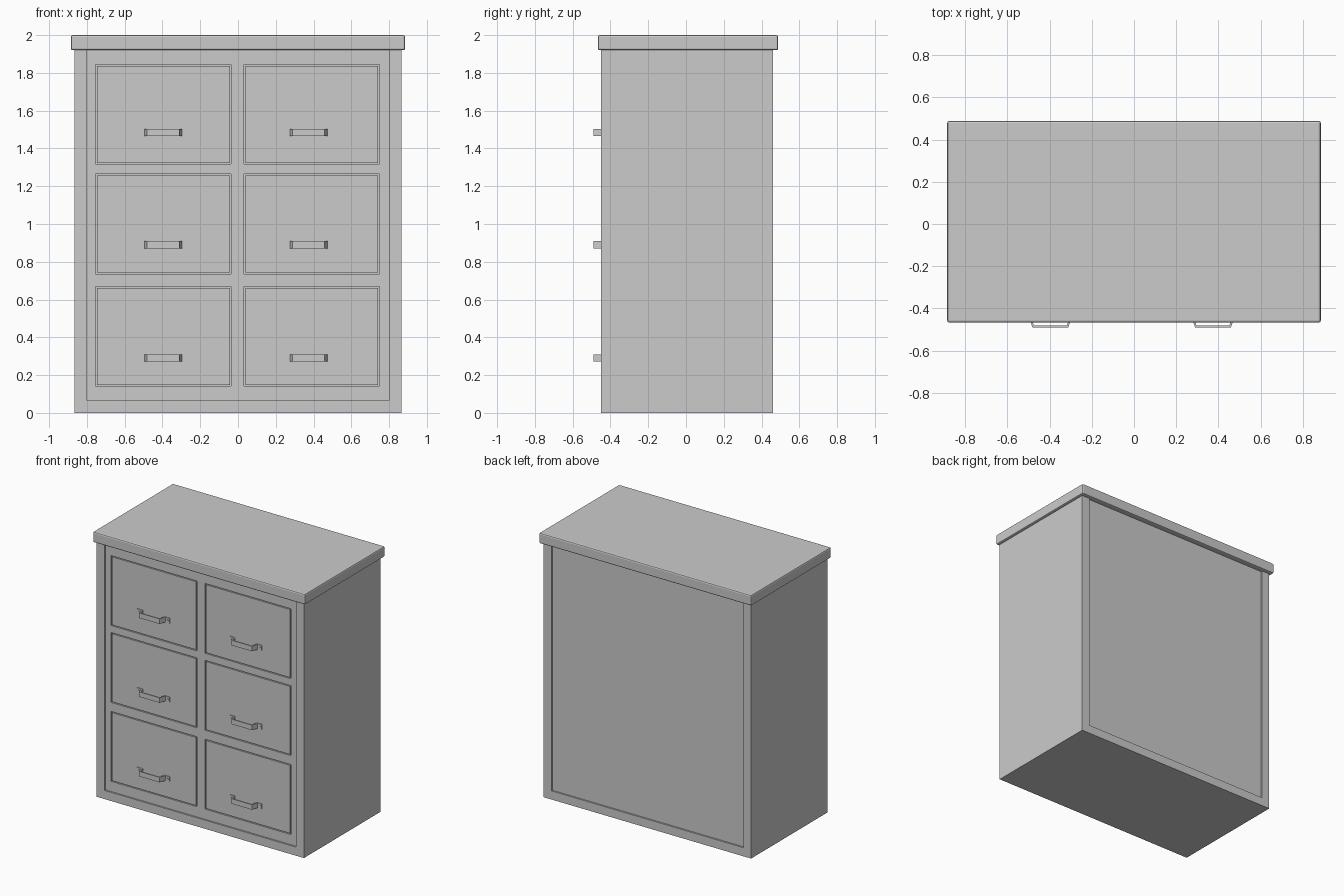
import bpy, bmesh, math

if "Cube" in bpy.data.objects:
    bpy.data.objects.remove(bpy.data.objects["Cube"])


def box(name, x0, x1, y0, y1, z0, z1, bevel=0.0, segments=2):
    bm = bmesh.new()
    bmesh.ops.create_cube(bm, size=1)
    for v in bm.verts:
        v.co.x = (x0 + x1) / 2 + v.co.x * (x1 - x0)
        v.co.y = (y0 + y1) / 2 + v.co.y * (y1 - y0)
        v.co.z = (z0 + z1) / 2 + v.co.z * (z1 - z0)
    if bevel:
        bmesh.ops.bevel(bm, geom=bm.edges[:], offset=bevel, segments=segments,
                        profile=0.5, affect='EDGES')
    return finish(name, bm)


def finish(name, bm):
    bmesh.ops.recalc_face_normals(bm, faces=bm.faces)
    me = bpy.data.meshes.new(name)
    bm.to_mesh(me)
    bm.free()
    ob = bpy.data.objects.new(name, me)
    bpy.context.collection.objects.link(ob)
    return ob


def handle(name, cx, cz, face):
    # bent metal strip: flange, slanted leg, grip, slanted leg, flange
    t, out, h = 0.006, -0.49, 0.019
    half_outer = [(0.135, face - t), (0.100, face - t), (0.085, out)]
    half_inner = [(0.078, out + 0.009), (0.092, face), (0.135, face)]
    half = half_outer + half_inner
    outer = [(-x, y) for x, y in half_outer] + half_outer[::-1]
    inner = half_inner[::-1] + [(-x, y) for x, y in half_inner]
    bm = bmesh.new()
    vo = [[bm.verts.new((cx + x, y, cz + s * h)) for x, y in outer] for s in (-1, 1)]
    # inner runs right to left, so flip it to pair with outer
    vi = [[bm.verts.new((cx + x, y, cz + s * h)) for x, y in inner[::-1]] for s in (-1, 1)]
    for i in range(len(outer) - 1):
        j = i + 1
        bm.faces.new((vo[0][i], vo[0][j], vo[1][j], vo[1][i]))
        bm.faces.new((vi[0][i], vi[1][i], vi[1][j], vi[0][j]))
        for k in (0, 1):
            bm.faces.new((vo[k][i], vo[k][j], vi[k][j], vi[k][i]))
    for i in (0, -1):
        bm.faces.new((vo[0][i], vo[1][i], vi[1][i], vi[0][i]))
    finish(name, bm)
    # screw heads on the flanges
    for side in (-1, 1):
        bpy.ops.mesh.primitive_cylinder_add(
            vertices=12, radius=0.006, depth=0.006,
            location=(cx + side * 0.12, face - t - 0.001, cz),
            rotation=(math.pi / 2, 0, 0))
        bpy.context.object.name = name + "_screw"


FRONT, BACK = -0.45, 0.46
FRAME, FACE, GAP = -0.438, -0.438, 0.007

# carcass
for side, label in ((-1, "left"), (1, "right")):
    xs = sorted((side * 0.80, side * 0.865))
    box(label + "_side_panel", *xs, FRONT, BACK, 0, 1.92)
box("bottom_panel", -0.80, 0.80, FRONT, BACK, 0, 0.065)
box("back_panel", -0.80, 0.80, 0.425, 0.448, 0.065, 1.92)
box("inner_core", -0.80, 0.80, -0.42, 0.425, 0.065, 1.92)

# top slab with softened edges
box("top_board", -0.885, 0.885, -0.467, 0.488, 1.92, 2.0, 0.01)

# face frame around the drawer openings
cols = [(-0.75, -0.04), (0.035, 0.745)]
rows = [(0.145, 0.665), (0.74, 1.26), (1.32, 1.84)]
xe = [-0.80] + [v for a, b in cols for v in (a - GAP / 2, b + GAP / 2)] + [0.80]
ze = [0.065] + [v for a, b in rows for v in (a - GAP / 2, b + GAP / 2)] + [1.92]
for i in range(0, len(xe), 2):
    box("frame_stile", xe[i], xe[i + 1], FRAME, -0.42, 0.065, 1.92)
for c in range(2):
    for i in range(0, len(ze), 2):
        box("frame_rail", xe[2 * c + 1], xe[2 * c + 2], FRAME, -0.42, ze[i], ze[i + 1])

# drawers and pulls
handle_x = (-0.396, 0.374)
handle_z = (0.29, 0.89, 1.485)
for c, (x0, x1) in enumerate(cols):
    for r, (z0, z1) in enumerate(rows):
        g = GAP / 2
        box("drawer_front", x0 + g, x1 - g, FACE, -0.42, z0 + g, z1 - g)
        handle("drawer_handle", handle_x[c], handle_z[r], FACE)
